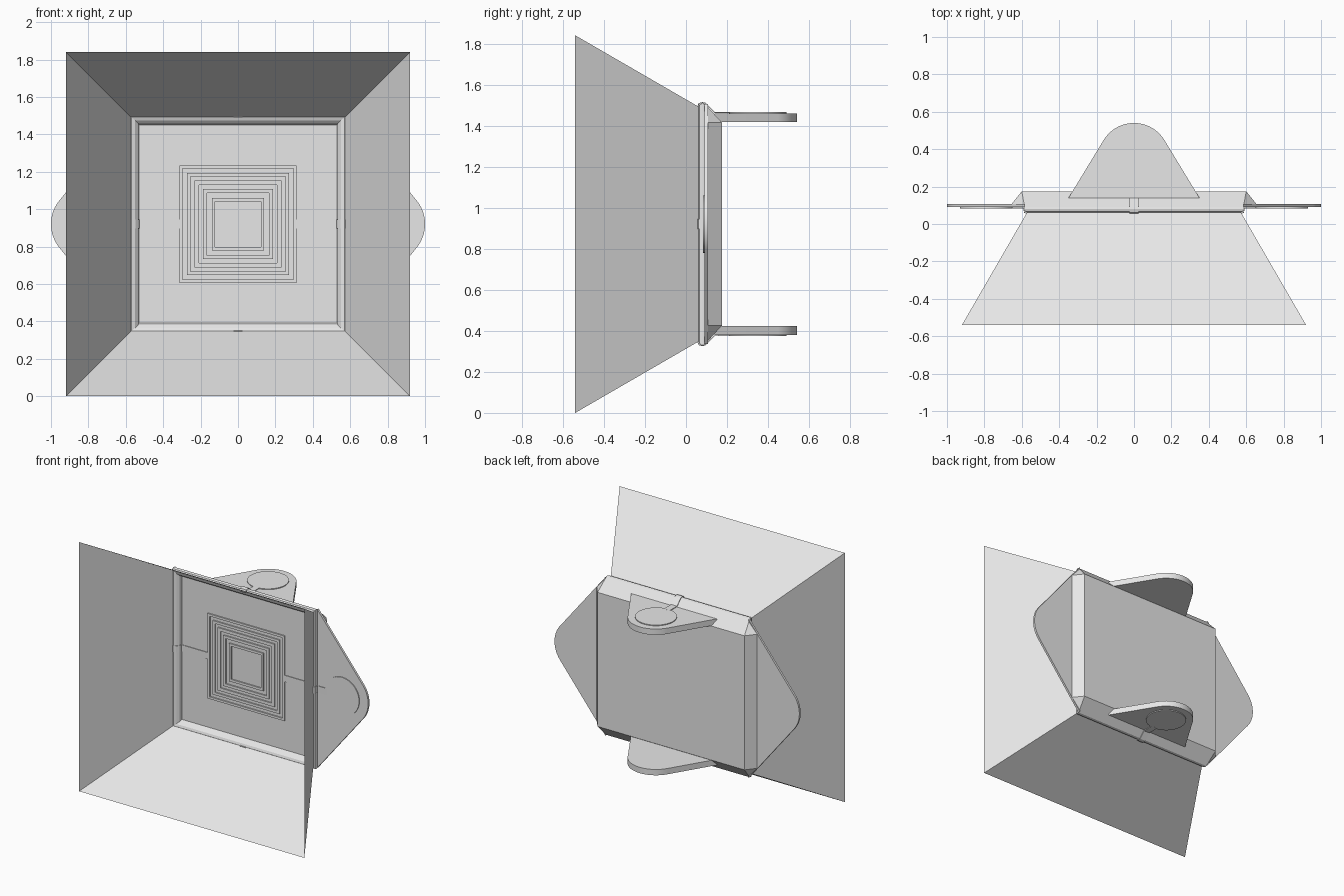
import bpy, bmesh, math
from mathutils import Vector

if "Cube" in bpy.data.objects:
    bpy.data.objects.remove(bpy.data.objects["Cube"])

CZ = 0.92  # height of the centre axis
grey = bpy.data.materials.new("light_grey")
grey.diffuse_color = (0.8, 0.8, 0.8, 1)
grey.use_nodes = True
grey.node_tree.nodes["Principled BSDF"].inputs["Base Color"].default_value = grey.diffuse_color


def finish(name, bm, closed=True, smooth=False):
    bmesh.ops.remove_doubles(bm, verts=bm.verts, dist=1e-5)
    if closed:
        bmesh.ops.recalc_face_normals(bm, faces=bm.faces)
    me = bpy.data.meshes.new(name)
    bm.to_mesh(me)
    bm.free()
    me.materials.append(grey)
    ob = bpy.data.objects.new(name, me)
    bpy.context.collection.objects.link(ob)
    if smooth:
        bpy.ops.object.select_all(action='DESELECT')
        ob.select_set(True)
        bpy.context.view_layer.objects.active = ob
        bpy.ops.object.shade_smooth_by_angle(angle=math.radians(30))
    return ob


def loft(bm, rings):
    for a, b in zip(rings, rings[1:]):
        n = len(a)
        for i in range(n):
            j = (i + 1) % n
            bm.faces.new((a[i], a[j], b[j], b[i]))


def rect(bm, hx, hz, y):
    return [bm.verts.new((sx * hx, y, CZ + sz * hz))
            for sx, sz in ((-1, -1), (1, -1), (1, 1), (-1, 1))]


def prism(name, outline, w0, w1, place, smooth=True):
    """Extrude a (u, v) outline from w0 to w1, mapped to space by place."""
    bm = bmesh.new()
    rings = [[bm.verts.new(place(u, v, w)) for u, v in outline] for w in (w0, w1)]
    loft(bm, rings)
    for r in rings:
        bm.faces.new(r)
    return finish(name, bm, smooth=smooth)


def tab_outline(base_u, base_v, c, r, n=24):
    """Triangle with a round tip, its sides tangent to the tip circle."""
    d = math.hypot(base_u - c, base_v)
    a = math.atan2(base_v, base_u - c) - math.acos(r / d)
    arc = [(c + r * math.cos(a - 2 * a * i / n), r * math.sin(a - 2 * a * i / n))
           for i in range(n + 1)]
    return [(base_u, base_v)] + arc + [(base_u, -base_v)]


def circle(c, r, n=40):
    return [(c + r * math.cos(2 * math.pi * i / n), r * math.sin(2 * math.pi * i / n))
            for i in range(n)]


def ribbon(name, path, place, half=0.024):
    """Thin strip that follows a bent path."""
    bm = bmesh.new()
    rows = [[bm.verts.new(place(u, s * half, w)) for s in (-1, 1)] for u, w in path]
    for a, b in zip(rows, rows[1:]):
        bm.faces.new((a[0], a[1], b[1], b[0]))
    ob = finish(name, bm)
    mod = ob.modifiers.new("thickness", 'SOLIDIFY')
    mod.thickness = 0.005
    mod.offset = 0


# Flared open horn of sheet metal
bm = bmesh.new()
loft(bm, [rect(bm, 0.92, 0.92, -0.54), rect(bm, 0.57, 0.57, 0.065)])
finish("horn", bm, closed=False)

# Shallow tray: floor, raised rim, folded back
bm = bmesh.new()
profile = ((0.53, 0.53, 0.102), (0.535, 0.54, 0.08), (0.55, 0.555, 0.066),
           (0.57, 0.572, 0.06), (0.582, 0.584, 0.066), (0.586, 0.588, 0.08),
           (0.585, 0.585, 0.092))
rings = [rect(bm, *p) for p in profile]
loft(bm, rings)
bm.faces.new(rings[0])
front = rings[-1]
back = rect(bm, 0.60, 0.495, 0.175)
side = rect(bm, 0.657, 0.495, 0.104)
bm.faces.new(back)
for i, j in ((0, 1), (2, 3)):
    bm.faces.new((front[i], front[j], back[j], back[i]))
for i, j in ((1, 2), (3, 0)):
    bm.faces.new((back[i], back[j], side[j], side[i]))
    bm.faces.new((side[i], side[j], front[j], front[i]))
for i in range(4):
    bm.faces.new((front[i], back[i], side[i]))
finish("tray", bm)

# Concentric square coil on the floor
for k, (o, i) in enumerate(((0.314, 0.297), (0.273, 0.254), (0.232, 0.209),
                            (0.187, 0.167), (0.14, 0.122))):
    bm = bmesh.new()
    rs = [rect(bm, h, h, y) for h, y in ((o, 0.103), (o, 0.093), (i, 0.093), (i, 0.103))]
    loft(bm, rs + rs[:1])
    finish(f"coil_ring_{k + 1}", bm)

# Tabs, round pads and strips on all four sides
wide_tab = tab_outline(0.585, 0.585, 0.80, 0.20)
small_tab = tab_outline(0.14, 0.35, 0.35, 0.19)
side_path = ((0.31, 0.097), (0.528, 0.097), (0.534, 0.076), (0.55, 0.062), (0.57, 0.056),
             (0.586, 0.062), (0.591, 0.086), (0.67, 0.086))
end_path = ((0.57, 0.057), (0.588, 0.063), (0.592, 0.08), (0.589, 0.094),
            (0.544, 0.138), (0.544, 0.225))

for s, lr, tb in ((-1, "left", "bottom"), (1, "right", "top")):
    def sideways(u, v, w, s=s):
        return Vector((s * u, w, CZ + v))

    def rear(u, v, w, s=s):
        return Vector((v, u, CZ + s * w))

    def over_end(u, v, w, s=s):
        return Vector((v, w, CZ + s * u))

    prism(f"{lr}_tab", wide_tab, 0.09, 0.106, sideways)
    prism(f"{lr}_pad", circle(0.79, 0.14), 0.084, 0.091, sideways)
    ribbon(f"{lr}_strip", side_path, sideways)
    prism(f"{tb}_tab", small_tab, 0.497, 0.54, rear)
    prism(f"{tb}_pad", circle(0.35, 0.14), 0.539, 0.546, rear)
    ribbon(f"{tb}_strip", end_path, over_end)
